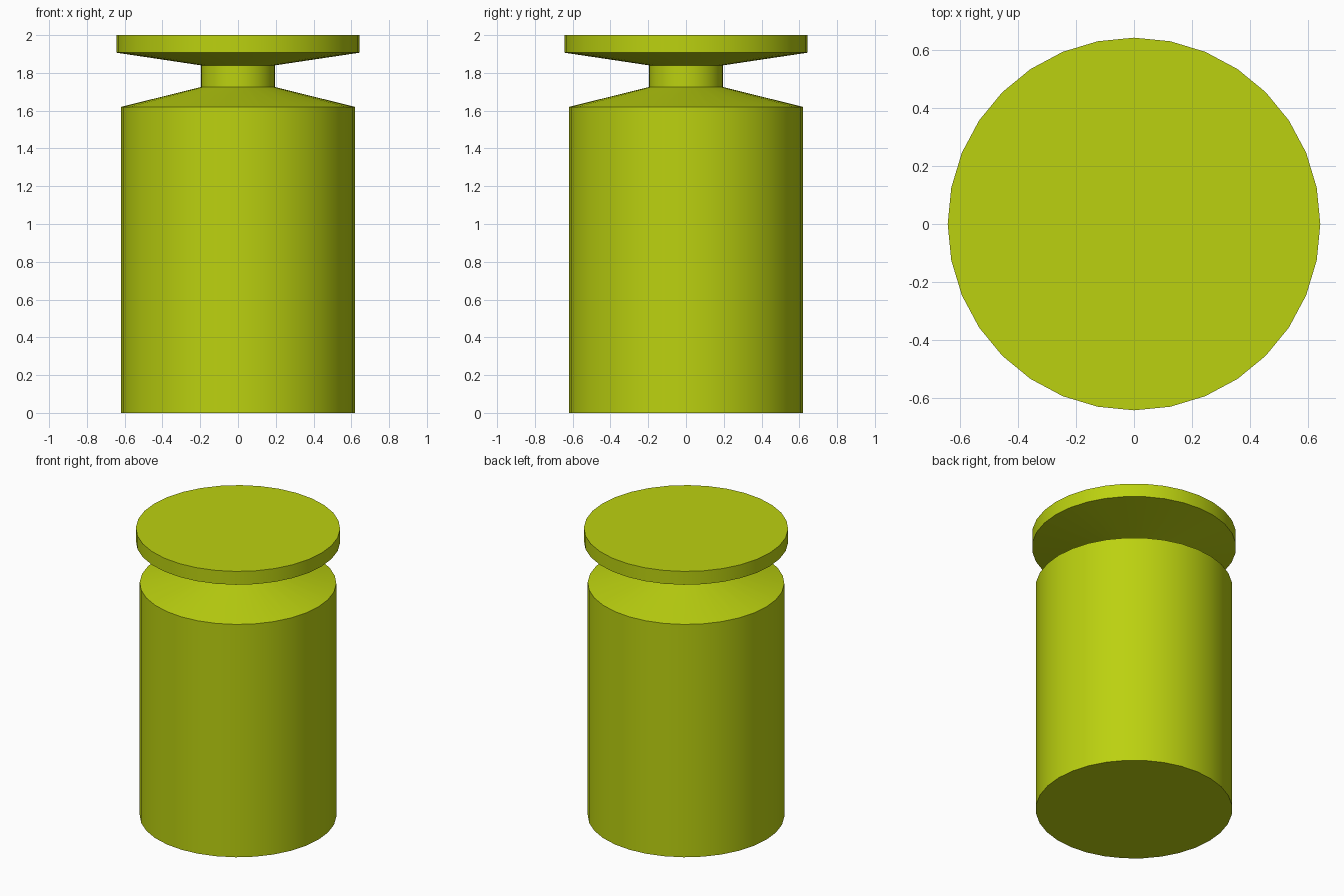
import bpy
import bmesh
from math import cos, sin, tau, radians

if "Cube" in bpy.data.objects:
    bpy.data.objects.remove(bpy.data.objects["Cube"])

SIDES = 32

# Outline from the base up: body, sloped shoulder, neck, flared cap
PROFILE = [(0.62, 0.0), (0.62, 1.62), (0.196, 1.725),
           (0.196, 1.84), (0.644, 1.907), (0.644, 2.0)]


def lathe(name, profile):
    """Closed solid of revolution with flat end caps."""
    bm = bmesh.new()
    rings = [[bm.verts.new((r * cos(tau * i / SIDES), r * sin(tau * i / SIDES), z))
              for i in range(SIDES)] for r, z in profile]
    for low, high in zip(rings, rings[1:]):
        for i in range(SIDES):
            j = (i + 1) % SIDES
            bm.faces.new((low[i], low[j], high[j], high[i]))
    bm.faces.new(rings[0][::-1])
    bm.faces.new(rings[-1])
    mesh = bpy.data.meshes.new(name)
    bm.to_mesh(mesh)
    bm.free()
    obj = bpy.data.objects.new(name, mesh)
    bpy.context.collection.objects.link(obj)
    return obj


# Bottle with cap, turned as one piece
bottle = lathe("bottle_with_cap", PROFILE)

# Yellow-green finish
paint = bpy.data.materials.new("yellow_green")
paint.diffuse_color = (0.50, 0.64, 0.005, 1.0)
paint.use_nodes = True
paint.node_tree.nodes["Principled BSDF"].inputs["Base Color"].default_value = paint.diffuse_color
bottle.data.materials.append(paint)

# Smooth round sides, crisp rims
bpy.context.view_layer.objects.active = bottle
bottle.select_set(True)
bpy.ops.object.shade_smooth_by_angle(angle=radians(30))
